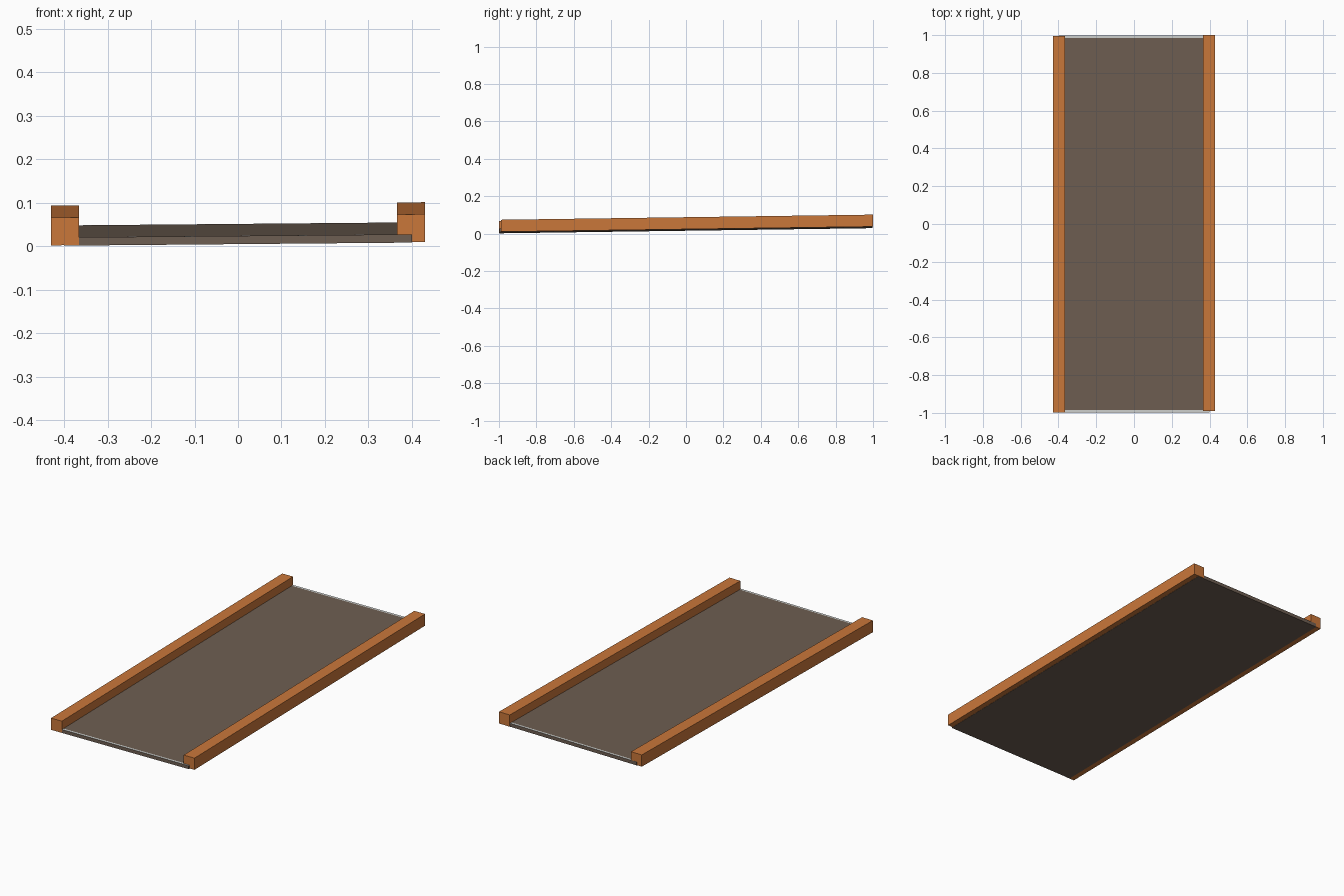
import bpy
import bmesh
from mathutils import Vector

default = bpy.data.objects.get("Cube")
if default:
    bpy.data.objects.remove(default, do_unlink=True)


def make_material(name, rgb):
    mat = bpy.data.materials.new(name)
    mat.use_nodes = True
    color = (*rgb, 1.0)
    mat.diffuse_color = color
    mat.node_tree.nodes["Principled BSDF"].inputs["Base Color"].default_value = color
    return mat


orange = make_material("orange wood", (0.59, 0.185, 0.042))
brown = make_material("dark brown", (0.155, 0.112, 0.084))
pale = make_material("pale grey", (0.62, 0.64, 0.62))

# The whole ramp leans gently: it rises to the back and to the left
RISE_X, RISE_Y, BASE = 0.0088, 0.0138, 0.0195


def box(name, low, high, mats, cuts=(), rule=None):
    """Leaning box, optionally cut across y and coloured by a face rule."""
    low, high = Vector(low), Vector(high)
    bm = bmesh.new()
    bmesh.ops.create_cube(bm, size=1)
    for v in bm.verts:
        v.co = (low + high) / 2 + v.co * (high - low)
    for y in cuts:
        geom = bm.verts[:] + bm.edges[:] + bm.faces[:]
        bmesh.ops.bisect_plane(bm, geom=geom, plane_co=(0, y, 0), plane_no=(0, 1, 0))
    bm.normal_update()
    if rule:
        for f in bm.faces:
            f.material_index = rule(f)
    for v in bm.verts:
        v.co.z += BASE + RISE_X * v.co.x + RISE_Y * v.co.y
    mesh = bpy.data.meshes.new(name)
    bm.to_mesh(mesh)
    bm.free()
    for m in mats:
        mesh.materials.append(m)
    obj = bpy.data.objects.new(name, mesh)
    bpy.context.collection.objects.link(obj)
    return obj


# Deck panel with a narrow pale strip across the top of each end
def end_strip(face):
    return int(face.normal.z > 0.9 and abs(face.calc_center_median().y) > 0.985)


box("deck", (-0.4, -0.997, -0.001), (0.4, 0.997, 0.018), [brown, pale],
    cuts=(-0.985, 0.985), rule=end_strip)

# Square side rails
box("right_rail", (-0.43, -0.999, 0), (-0.365, 0.996, 0.064), [orange])
box("left_rail", (0.365, -0.99, 0), (0.43, 1.0, 0.064), [orange])
